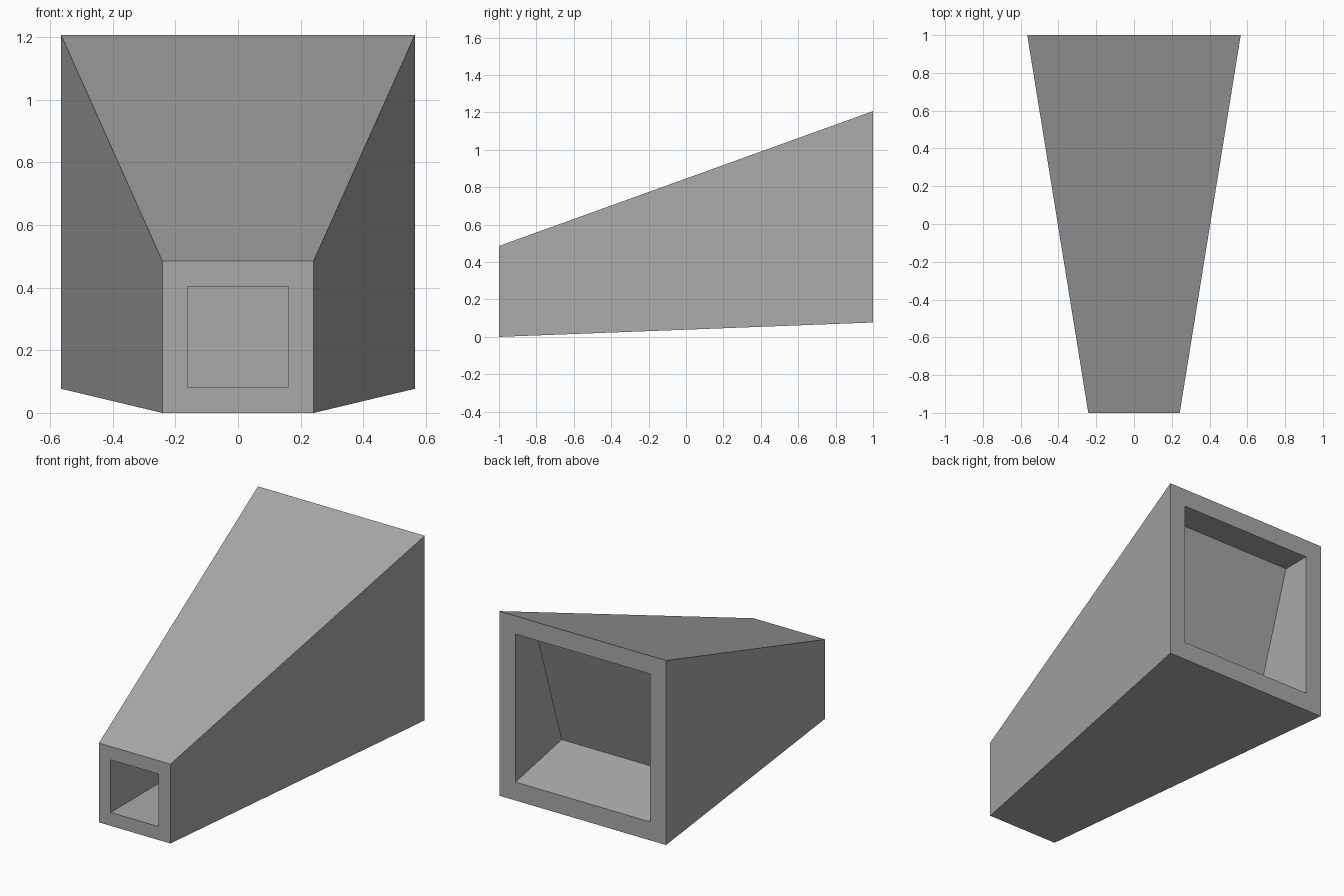
import bpy
import bmesh

cube = bpy.data.objects.get("Cube")
if cube:
    bpy.data.objects.remove(cube, do_unlink=True)

grey = bpy.data.materials.new("plain_grey")
grey.use_nodes = True
colour = (0.4, 0.4, 0.4, 1)
grey.diffuse_color = colour
for node in grey.node_tree.nodes:
    if node.type == 'BSDF_PRINCIPLED':
        node.inputs["Base Color"].default_value = colour

bm = bmesh.new()


def ring(half_width, bottom, top):
    """Rectangular section; bottom and top are (y, z) pairs."""
    corners = [(-half_width, *bottom), (half_width, *bottom),
               (half_width, *top), (-half_width, *top)]
    return [bm.verts.new(c) for c in corners]


# Sections from the end of the front socket, over the shell, into the rear recess
sections = [
    ring(0.162, (-0.2, 0.082), (-0.2, 0.404)),   # socket end
    ring(0.162, (-1, 0.082), (-1, 0.404)),       # socket mouth
    ring(0.242, (-1, 0), (-1, 0.486)),           # front rim
    ring(0.565, (1, 0.077), (1, 1.207)),         # rear rim
    ring(0.455, (1, 0.19), (1, 1.096)),          # recess mouth
    ring(0.455, (0.553, 0.279), (0.82, 1.096)),  # slanted recess end
]

# Skin between neighbouring sections and close both ends
for a, b in zip(sections, sections[1:]):
    for i in range(4):
        j = (i + 1) % 4
        bm.faces.new((a[i], a[j], b[j], b[i]))
bm.faces.new(sections[0])
bm.faces.new(sections[-1])
bmesh.ops.recalc_face_normals(bm, faces=bm.faces)

mesh = bpy.data.meshes.new("tapered_housing")
bm.to_mesh(mesh)
bm.free()
mesh.materials.append(grey)
housing = bpy.data.objects.new("tapered_housing", mesh)
bpy.context.collection.objects.link(housing)
